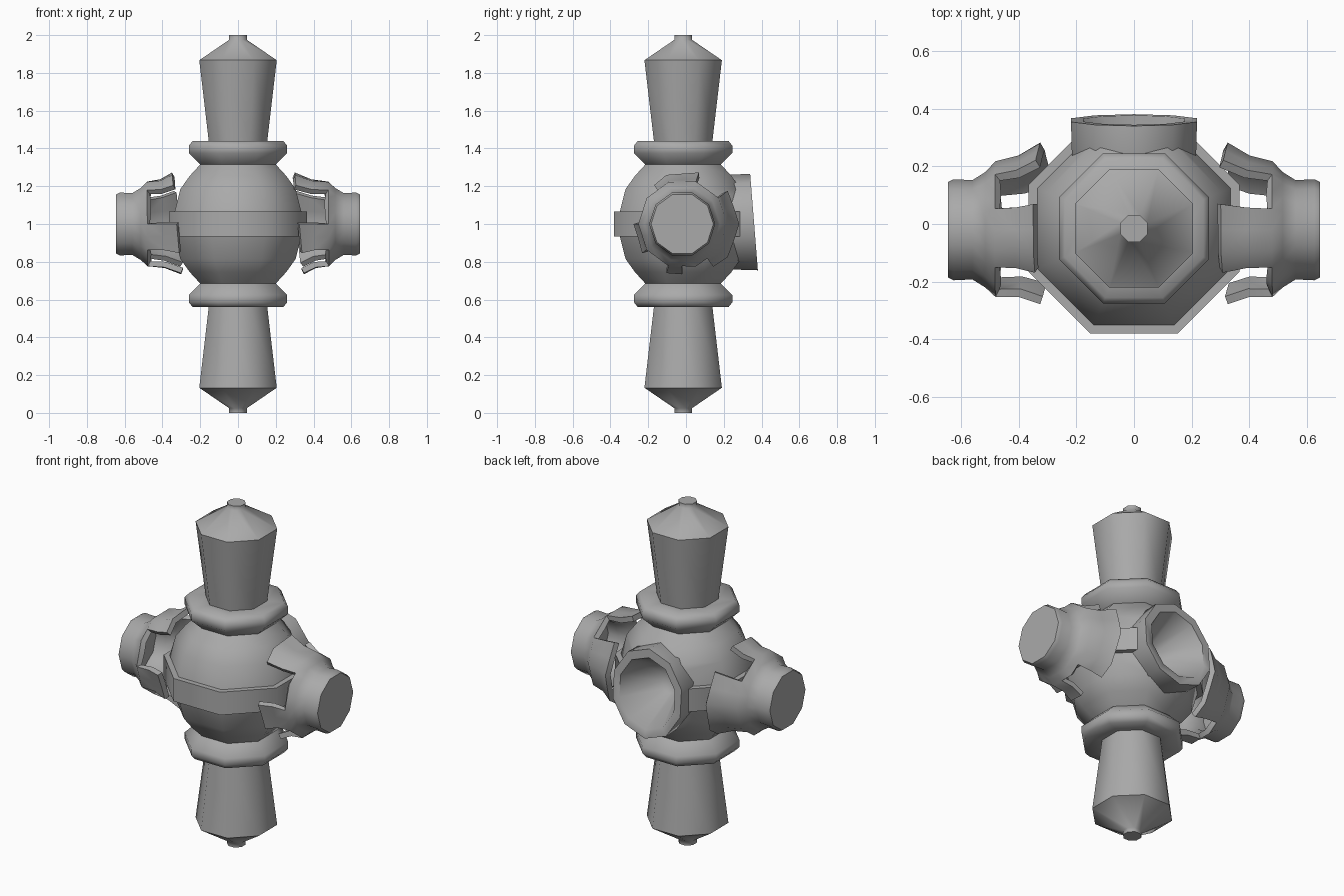
import bpy, bmesh, math
from mathutils import Vector

old = bpy.data.objects.get("Cube")
if old:
    bpy.data.objects.remove(old)

grey = bpy.data.materials.new("plain grey")
grey.use_nodes = True
colour = (0.4, 0.4, 0.4, 1)
grey.diffuse_color = colour
grey.node_tree.nodes["Principled BSDF"].inputs["Base Color"].default_value = colour


def lathe(name, profile, sides, place, keep=lambda row, col: True):
    """Sweep (radius, height) points; place maps angle, radius, height to a position."""
    bm = bmesh.new()
    rings = [[bm.verts.new(place(2 * math.pi * c / sides, r, h)) for c in range(sides)]
             for r, h in profile]
    for row in range(len(rings) - 1):
        a, b = rings[row], rings[row + 1]
        for c in range(sides):
            d = (c + 1) % sides
            if keep(row, c):
                bm.faces.new((a[c], a[d], b[d], b[c]))
    bmesh.ops.remove_doubles(bm, verts=bm.verts, dist=0.0005)
    bmesh.ops.delete(bm, geom=[v for v in bm.verts if not v.link_faces], context='VERTS')
    bmesh.ops.recalc_face_normals(bm, faces=bm.faces)
    mesh = bpy.data.meshes.new(name)
    bm.to_mesh(mesh)
    bm.free()
    mesh.materials.append(grey)
    obj = bpy.data.objects.new(name, mesh)
    bpy.context.collection.objects.link(obj)
    return obj


def activate(obj):
    bpy.ops.object.select_all(action='DESELECT')
    obj.select_set(True)
    bpy.context.view_layer.objects.active = obj


def smooth(obj):
    activate(obj)
    bpy.ops.object.shade_smooth_by_angle(angle=math.radians(62))


# Central body: octagonal turned shape, the same above and below the belt
EIGHTH = math.pi / 8


def upright(a, r, h):
    r /= math.cos(EIGHTH)
    return Vector((r * math.cos(a + EIGHTH), r * math.sin(a + EIGHTH) - 0.015, 1 + h))


half = [(0, 1), (0.047, 1), (0.047, 0.975), (0.205, 0.867), (0.155, 0.44),
        (0.24, 0.44), (0.26, 0.415), (0.26, 0.375), (0.2, 0.315),
        (0.255, 0.255), (0.305, 0.185), (0.335, 0.067), (0.365, 0.067)]
body = lathe("turned_body", half + [(r, -h) for r, h in reversed(half)], 8, upright)


# Back cup: ten-sided funnel, its rim leaning slightly
def backward(a, r, h):
    z = r * math.cos(a)
    return Vector((0.9 * r * math.sin(a), h - 0.08 * z, 1.01 + z))


cup = lathe("back_cup", [(0, 0.08), (0.2, 0.1), (0.25, 0.2), (0.255, 0.36),
                         (0.205, 0.36), (0.08, 0.14), (0, 0.13)], 10, backward)

# Hollow the body where the cup opens
cutter = lathe("cup_cutter", [(0, 0.12), (0.205, 0.12), (0.205, 0.5), (0, 0.5)], 10, backward)
cutter.hide_render = True
cut = body.modifiers.new("cup opening", 'BOOLEAN')
cut.operation = 'DIFFERENCE'
cut.solver = 'EXACT'
cut.object = cutter
activate(body)
bpy.ops.object.modifier_apply(modifier=cut.name)
bpy.data.objects.remove(cutter)

# Side sleeves: hollow capped tubes whose open ends split into flared claws
SEGMENTS = 20
claws = {17, 18, 19, 0, 1, 4, 5, 6, 10, 11, 14}
sleeve = [(0, 0.645), (0.165, 0.645), (0.175, 0.625), (0.172, 0.56), (0.2, 0.515),
          (0.235, 0.48), (0.245, 0.4), (0.28, 0.325)]
FIRST_CLAW_ROW = 5


def make_sleeve(name, side):
    def outward(a, r, h):
        # alternate points lie on the flats of a ten-sided tube
        if round(a / (math.pi / 10)) % 2:
            r *= math.cos(math.pi / 10)
        flare = max(0, 0.5 - h) / 0.175
        r += 0.022 * flare * math.cos(a)
        z = r * math.sin(a)
        return Vector((side * h - 0.09 * z * flare, r * math.cos(a) - 0.02, 1 + z))

    obj = lathe(name, sleeve, SEGMENTS, outward,
                lambda row, c: row < FIRST_CLAW_ROW or c in claws)
    wall = obj.modifiers.new("wall", 'SOLIDIFY')
    wall.thickness = 0.03
    wall.offset = -1
    activate(obj)
    bpy.ops.object.modifier_apply(modifier=wall.name)
    return obj


sleeves = [make_sleeve("left_sleeve", 1), make_sleeve("right_sleeve", -1)]

for part in [body, cup] + sleeves:
    smooth(part)
